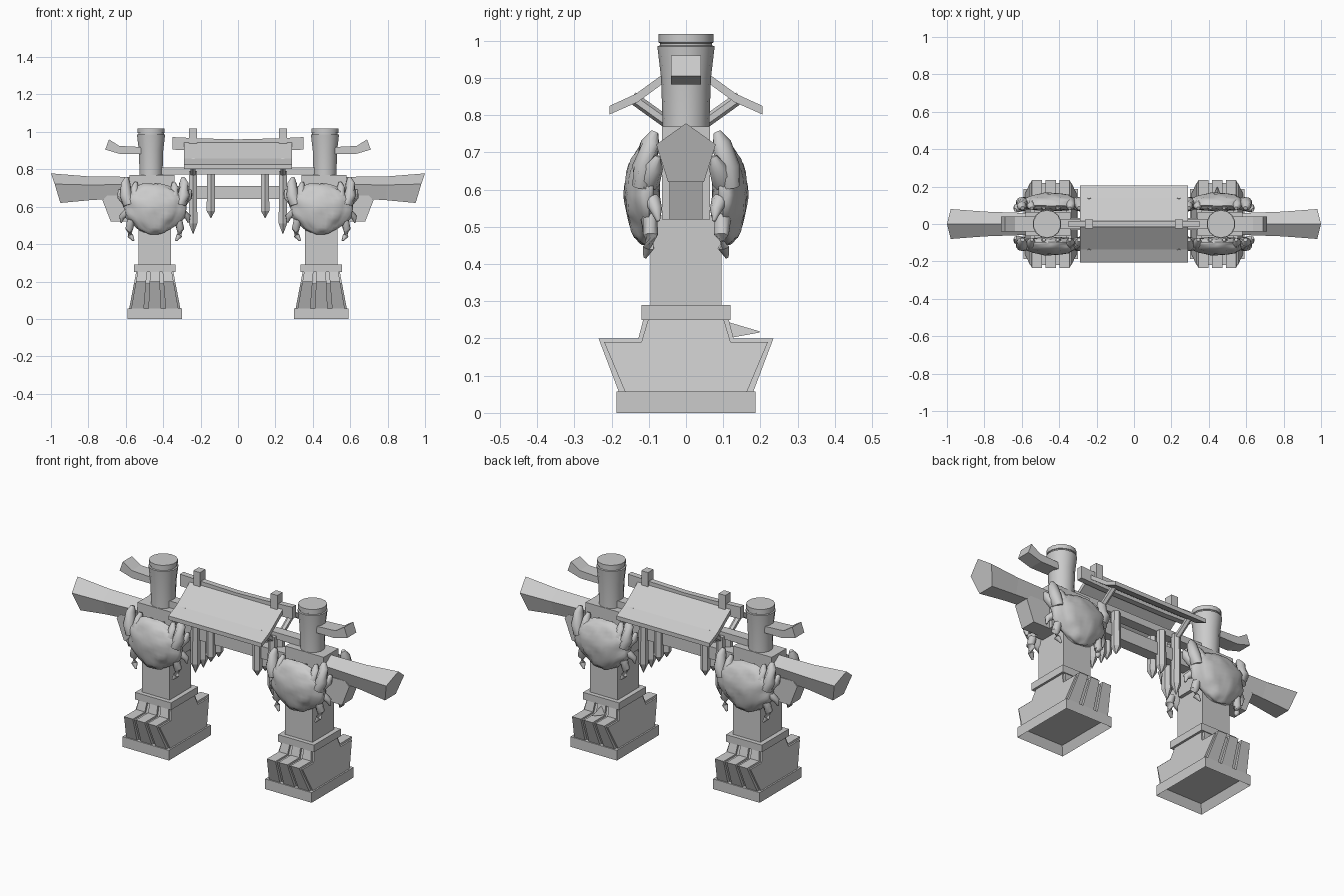
import bpy
import bmesh
import math
from mathutils import Vector, noise

if "Cube" in bpy.data.objects:
    bpy.data.objects.remove(bpy.data.objects["Cube"], do_unlink=True)

stone = bpy.data.materials.new("plain_grey")
stone.use_nodes = True
GREY = (0.6, 0.6, 0.6, 1)
stone.diffuse_color = GREY
stone.node_tree.nodes["Principled BSDF"].inputs["Base Color"].default_value = GREY


def finish(name, bm, smooth=False):
    bmesh.ops.recalc_face_normals(bm, faces=bm.faces)
    mesh = bpy.data.meshes.new(name)
    bm.to_mesh(mesh)
    bm.free()
    mesh.materials.append(stone)
    obj = bpy.data.objects.new(name, mesh)
    bpy.context.collection.objects.link(obj)
    if smooth:
        bpy.ops.object.select_all(action="DESELECT")
        obj.select_set(True)
        bpy.context.view_layer.objects.active = obj
        bpy.ops.object.shade_smooth_by_angle(angle=math.radians(50))
    return obj


def loft(name, rings, smooth=False):
    """Skin equal-sized closed rings and cap both ends."""
    bm = bmesh.new()
    rows = [[bm.verts.new(p) for p in ring] for ring in rings]
    n = len(rows[0])
    for a, b in zip(rows, rows[1:]):
        for i in range(n):
            j = (i + 1) % n
            bm.faces.new((a[i], a[j], b[j], b[i]))
    bm.faces.new(rows[0])
    bm.faces.new(rows[-1])
    return finish(name, bm, smooth)


def box(name, x, y, z):
    return loft(name, [[(x[0], y[0], h), (x[1], y[0], h), (x[1], y[1], h), (x[0], y[1], h)] for h in z])


def tube(name, path, radii, sides=10, smooth=True):
    pts = [Vector(p) for p in path]
    rings = []
    for i, p in enumerate(pts):
        d = pts[min(i + 1, len(pts) - 1)] - pts[max(i - 1, 0)]
        q = d.to_track_quat("Z", "Y")
        angles = [2 * math.pi * (k + 0.5) / sides for k in range(sides)]
        rings.append([p + q @ Vector((radii[i] * math.cos(a), radii[i] * math.sin(a), 0)) for a in angles])
    return loft(name, rings, smooth)


def foot_slab(name, profile, cx, mid, half):
    """Side-profile slab whose width narrows with height."""
    def ring(off):
        return [(cx + off * (1 - 1.4 * (z - 0.055)), y, z) for y, z in profile]
    return loft(name, [ring(mid - half), ring(mid + half)])


def mirrored(half):
    return half + [(-y, z) for y, z in reversed(half)]


def hollow_base(name, cx):
    obj = box(name, (cx - 0.145, cx + 0.145), (-0.187, 0.187), (0, 0.057))
    bm = bmesh.new()
    bm.from_mesh(obj.data)
    bm.faces.ensure_lookup_table()
    under = min(bm.faces, key=lambda f: f.calc_center_median().z)
    bmesh.ops.inset_region(bm, faces=[under], thickness=0.03)
    for v in under.verts:
        v.co.z = 0.045
    bm.to_mesh(obj.data)
    bm.free()


def palm(name, cx, f):
    """Lumpy shield-shaped palm, wide above and narrow below."""
    bm = bmesh.new()
    bmesh.ops.create_uvsphere(bm, u_segments=32, v_segments=20, radius=1)
    for v in bm.verts:
        c = v.co.copy()
        lump = 1 + 0.13 * noise.noise(c * 2.6)
        wide = 0.165 + 0.03 * c.z
        depth = 0.066 if c.y < 0 else 0.03
        v.co = (cx + c.x * wide * lump, f * (0.1 - c.y * depth * lump), 0.585 + c.z * 0.135 * lump)
    finish(name, bm, True)


outer = mirrored([(0.18, 0.055), (0.235, 0.2), (0.128, 0.2), (0.115, 0.25)])
inner = mirrored([(0.163, 0.055), (0.22, 0.19), (0.12, 0.19), (0.102, 0.25)])

for s, side in ((1, "left"), (-1, "right")):
    cx, px = 0.445 * s, 0.465 * s

    # Stepped pedestal
    hollow_base(side + "_base", cx)
    foot_slab(side + "_foot", inner, cx, 0, 0.137)
    for k in (-1, 0, 1):
        foot_slab(side + "_foot_rib", outer, cx, k * 0.092, 0.034)
    box(side + "_collar", (cx - 0.112, cx + 0.112), (-0.12, 0.12), (0.25, 0.29))
    box(side + "_shaft", (cx - 0.086, cx + 0.086), (-0.096, 0.096), (0.29, 0.53))

    # Round post with grooved cap
    post = [(0.5, 0.062), (0.78, 0.063), (0.9, 0.067), (0.985, 0.077), (0.987, 0.07),
            (0.993, 0.07), (0.995, 0.074), (1.018, 0.074)]
    tube(side + "_post", [(px, 0, z) for z, r in post], [r for z, r in post], 14)

    # Upturned arm on the post
    arm = [(0.5, 0.882), (0.63, 0.882), (0.71, 0.905), (0.69, 0.96), (0.635, 0.925), (0.5, 0.918)]
    loft(side + "_arm", [[(s * x, y, z) for x, z in arm] for y in (-0.04, 0.04)])

    # Flared five-sided beam end and the blocks holding it
    rings = []
    for x, top, low, w, slant in ((0.34, 0.76, 0.65, 0.058, 0), (0.62, 0.76, 0.645, 0.06, 0),
                                  (0.8, 0.762, 0.635, 0.066, 0.01), (1.0, 0.778, 0.62, 0.08, 0.05)):
        mid = low + (top - low) * 0.64
        rings.append([(s * x, 0, top), (s * (x - slant * 0.4), w, mid), (s * (x - slant), w * 0.6, low),
                      (s * (x - slant), -w * 0.6, low), (s * (x - slant * 0.4), -w, mid)])
    loft(side + "_beam_end", rings)
    box(side + "_beam_saddle", sorted((s * 0.34, s * 0.58)), (-0.065, 0.065), (0.52, 0.77))
    bracket = [(0.4, 0.52), (0.68, 0.52), (0.725, 0.635), (0.7, 0.66), (0.4, 0.66)]
    loft(side + "_bracket", [[(s * x, y, z) for x, z in bracket] for y in (-0.045, 0.045)])

    # Gripping paws on the front and the back
    for f, face in ((-1, "front"), (1, "back")):
        name = side + "_" + face
        palm(name + "_palm", cx, f)
        for m in (-1, 1):
            for dx, top, r in ((0.155, 0.74, 0.03), (0.105, 0.715, 0.026), (0.04, 0.7, 0.024)):
                x = cx + m * dx
                tube(name + "_finger", [(x - m * 0.015, f * 0.115, 0.61), (x, f * 0.112, 0.66),
                                        (x, f * 0.096, top - 0.015), (x - m * 0.004, f * 0.084, top + 0.015)],
                     [r, r * 1.1, r * 0.85, r * 0.35])
            x = cx + m * 0.125
            tube(name + "_claw", [(x, f * 0.1, 0.53), (x + m * 0.012, f * 0.095, 0.48),
                                  (x + m * 0.006, f * 0.1, 0.445), (x - m * 0.012, f * 0.11, 0.418)],
                 [0.022, 0.022, 0.016, 0.005], 8)
            tube(name + "_thumb", [(cx + m * 0.14, f * 0.1, 0.62), (cx + m * 0.18, f * 0.085, 0.66),
                                   (cx + m * 0.19, f * 0.075, 0.69)], [0.03, 0.024, 0.008], 8)
            x = cx + m * 0.165
            tube(name + "_side_claw", [(x - m * 0.02, f * 0.09, 0.57), (x + m * 0.012, f * 0.08, 0.545),
                                       (x + m * 0.015, f * 0.075, 0.515)], [0.022, 0.016, 0.005], 8)

            # Roof braces and hanging spikes
        tube(name + "_brace", [(s * 0.24, f * 0.015, 0.755), (s * 0.24, f * 0.145, 0.848)], [0.016] * 2, 6, False)
        for x, top, shoulder, tip in ((0.24, 0.79, 0.51, 0.455), (0.145, 0.775, 0.578, 0.54)):
            tube(name + "_spike", [(s * x, f * 0.035, z) for z in (top, shoulder, tip)],
                 [0.024, 0.026, 0.002], 6, False)

    # Blocks on the ridge
    box(side + "_ridge_block", sorted((s * 0.22, s * 0.262)), (-0.024, 0.024), (0.93, 1.018))

# Beams between the posts
box("middle_beam", (-0.4, 0.4), (-0.032, 0.032), (0.64, 0.71))
box("tie_beam", (-0.42, 0.42), (-0.028, 0.028), (0.772, 0.81))
ridge = [(-0.35, 0.972, 0.905), (-0.2, 0.965, 0.9), (0, 0.96, 0.9), (0.2, 0.965, 0.9), (0.35, 0.972, 0.905)]
loft("ridge_beam", [[(x, -0.016, low), (x, 0.016, low), (x, 0.016, top), (x, -0.016, top)] for x, top, low in ridge])

# Roof slopes with kicked-out eaves
for f, face in ((-1, "front"), (1, "back")):
    slope = [(0, 0.955), (0.135, 0.857), (0.205, 0.825), (0.205, 0.802), (0.13, 0.835), (0, 0.93)]
    loft(face + "_roof", [[(x, f * y, z) for y, z in slope] for x in (-0.29, 0.29)])

# Loose shard on the back of one foot
loft("shard", [[(0.41, 0.11, 0.2), (0.48, 0.11, 0.2), (0.445, 0.11, 0.245)],
               [(0.443, 0.198, 0.216), (0.447, 0.198, 0.216), (0.445, 0.198, 0.219)]])
